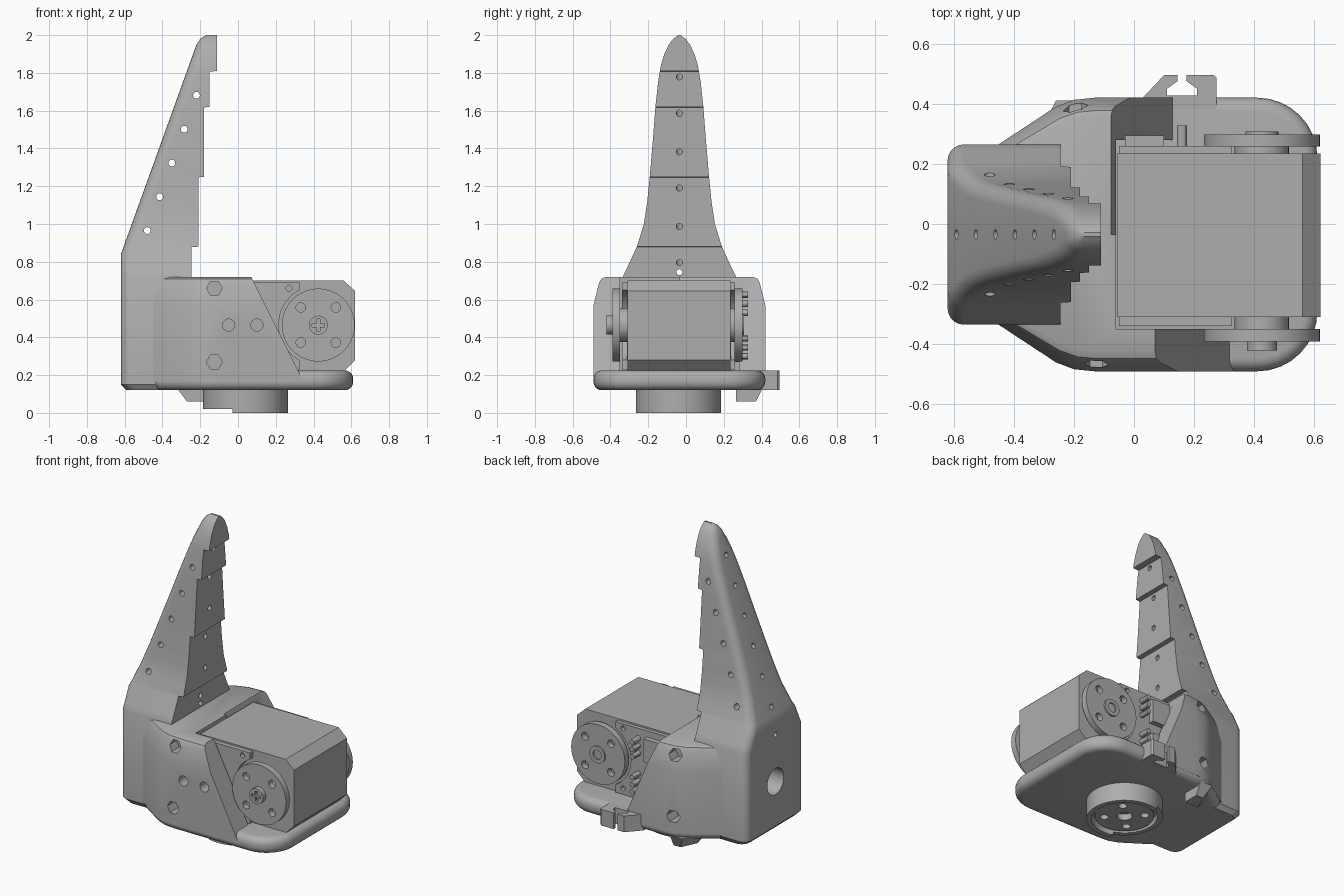
import bpy, bmesh, math
from mathutils import Vector

if "Cube" in bpy.data.objects:
    bpy.data.objects.remove(bpy.data.objects["Cube"], do_unlink=True)

YC = -0.035            # symmetry plane of the body
AX, AZ = 0.425, 0.465  # motor output axis

grey = bpy.data.materials.new("matte grey")
grey.use_nodes = True
grey.diffuse_color = (0.42, 0.42, 0.42, 1)
grey.node_tree.nodes["Principled BSDF"].inputs["Base Color"].default_value = (0.42, 0.42, 0.42, 1)


def loft(name, rings):
    """Skin a closed solid through rings with equal point counts."""
    bm = bmesh.new()
    loops = [[bm.verts.new(p) for p in ring] for ring in rings]
    n = len(loops[0])
    for a, b in zip(loops, loops[1:]):
        for i in range(n):
            j = (i + 1) % n
            bm.faces.new((a[i], a[j], b[j], b[i]))
    bm.faces.new(loops[0][::-1])
    bm.faces.new(loops[-1])
    bmesh.ops.recalc_face_normals(bm, faces=bm.faces)
    mesh = bpy.data.meshes.new(name)
    bm.to_mesh(mesh)
    bm.free()
    mesh.materials.append(grey)
    obj = bpy.data.objects.new(name, mesh)
    bpy.context.collection.objects.link(obj)
    return obj


def prism(name, pts, axis, a, b):
    place = (lambda p, t: (p[0], t, p[1])) if axis == "y" else (lambda p, t: (p[0], p[1], t))
    return loft(name, [[place(p, t) for p in pts] for t in (a, b)])


def box(name, x0, x1, y0, y1, z0, z1):
    return prism(name, [(x0, y0), (x1, y0), (x1, y1), (x0, y1)], "z", z0, z1)


def rod(name, p0, p1, r, n=24):
    p0, p1 = Vector(p0), Vector(p1)
    q = (p1 - p0).to_track_quat("Z", "Y")
    circle = [q @ Vector((r * math.cos(k * math.tau / n), r * math.sin(k * math.tau / n), 0))
              for k in range(n)]
    return loft(name, [[p + c for c in circle] for p in (p0, p1)])


def activate(obj):
    bpy.ops.object.select_all(action="DESELECT")
    obj.select_set(True)
    bpy.context.view_layer.objects.active = obj


def cut(obj, *cutters):
    for c in cutters:
        m = obj.modifiers.new("cut", "BOOLEAN")
        m.operation, m.solver, m.object = "DIFFERENCE", "EXACT", c
        activate(obj)
        bpy.ops.object.modifier_apply(modifier=m.name)
        bpy.data.objects.remove(c, do_unlink=True)


def bevel(obj, width, segments):
    m = obj.modifiers.new("bevel", "BEVEL")
    m.width, m.segments, m.limit_method, m.angle_limit = width, segments, "ANGLE", math.radians(40)
    activate(obj)
    bpy.ops.object.modifier_apply(modifier=m.name)


def mirrored(half):
    """Close a half outline (y > 0) about the body's symmetry plane."""
    return [(x, YC - y) for x, y in half] + [(x, YC + y) for x, y in reversed(half)]


def lerp(table, z):
    for (z0, v0), (z1, v1) in zip(table, table[1:]):
        if z <= z1:
            return v0 + (v1 - v0) * max(0, z - z0) / (z1 - z0)
    return table[-1][1]


# Finger with its block foot, stepped on the inner side
WIDTH = [(0.12, 0.28), (0.15, 0.30), (0.72, 0.30), (0.8, 0.262), (0.88, 0.225), (1.0, 0.188),
         (1.12, 0.17), (1.25, 0.157), (1.45, 0.14), (1.62, 0.127), (1.75, 0.113), (1.84, 0.098),
         (1.9, 0.08), (1.95, 0.056), (1.98, 0.033), (2.0, 0.006)]
BACK = [(0.12, -0.59), (0.15, -0.62), (0.84, -0.62), (1.95, -0.22), (1.98, -0.2), (2.0, -0.17)]
STEPS = [(0.88, -0.21), (1.25, -0.18), (1.62, -0.15), (1.81, -0.11)]


def finger_ring(z):
    h, xb, xf = lerp(WIDTH, z), lerp(BACK, z), -0.245
    for zs, x in STEPS:
        if z >= zs:
            xf = x
    r = min(0.055, h * 0.8, (xf - xb) * 0.6)
    half = [(xf, h)] + [(xb + r - r * math.sin(t), h - r + r * math.cos(t))
                        for t in (k * math.pi / 10 for k in range(6))]
    return [(x, y, z) for x, y in mirrored(half)]


levels = {z for z, _ in WIDTH + BACK + STEPS} | {z - 0.003 for z, _ in STEPS}
levels |= {0.76, 0.94, 1.06, 1.925, 1.992}
finger = loft("finger", [finger_ring(z) for z in sorted(levels)])
for k in range(5):
    x, z = -0.48 + 0.065 * k, 0.965 + 0.179 * k
    cut(finger, rod("side_hole", (x, -1, z), (x, 1, z), 0.018, 16))
for k in range(6):
    x, z = -0.59 + 0.065 * k, 0.92 + 0.18 * k
    cut(finger, rod("spine_hole", (x - 0.094, YC, z + 0.034), (x + 0.564, YC, z - 0.203), 0.016, 16))
cut(finger, rod("cord_hole", (-1, YC, 0.745), (0, YC, 0.745), 0.016, 16),
    rod("cable_hole", (-1, YC, 0.44), (-0.35, YC, 0.44), 0.085, 32))

# Rounded base plate
arc = [(0.41 + 0.2 * math.sin(t), 0.255 + 0.2 * math.cos(t)) for t in (k * math.pi / 16 for k in range(9))]
SHOULDER = [(-0.45, 0.30), (-0.26, 0.425), (-0.2, 0.448), (-0.13, 0.455)]
base = prism("base_plate", mirrored(SHOULDER + arc), "z", 0.12, 0.225)
bevel(base, 0.045, 5)

# Shell around the motor, with two sloping cheeks
outline = mirrored(SHOULDER + [(0.4, 0.455)])
shell = loft("shell", [[(x + inset * 0.3, YC + (y - YC) * (1 - inset / 0.455), z) for x, y in outline]
                       for z, inset in ((0.16, 0), (0.57, 0), (0.69, 0.03), (0.71, 0.042), (0.72, 0.065))])
cut(shell, box("cavity", -0.06, 1, YC - 0.315, YC + 0.315, 0.2, 1))
for top, low, y in ((0.03, 0.38, -1), (-0.11, 0.18, 1)):
    cut(shell, prism("slope", [(top, 0.8), (low, 0.1), (1, 0.1), (1, 0.8)], "y", *sorted((YC, y))))
for side, x in ((-1, -0.125), (1, -0.195)):
    for z in (0.27, 0.66):
        cut(shell, rod("screw_pocket", (x, YC + side * 0.36, z), (x, YC + side * 0.6, z), 0.042, 6))
for x in (-0.05, 0.1):
    cut(shell, rod("cheek_hole", (x, -0.6, AZ), (x, -0.36, AZ), 0.032))

# Motor body and the wider casing at its rear
prism("motor", [(-0.055, 0.22), (0.56, 0.22), (0.62, 0.28), (0.62, 0.645), (0.56, 0.7), (-0.055, 0.7)],
      "y", -0.31, 0.235)
casing = box("motor_casing", -0.05, 0.325, -0.34, 0.26, 0.23, 0.69)
for y0, y1 in ((-0.5, -0.312), (0.237, 0.5)):
    cut(casing, rod("disc_clearance", (AX, y0, AZ), (AX, y1, AZ), 0.21, 48))
    for z in (0.27, 0.66):
        cut(casing, rod("casing_screw_hole", (0.27, y0, z), (0.27, y1, z), 0.016, 16))

# Output discs on both sides of the motor
for name, y0, y1, hub in (("front", -0.35, -0.39, -0.3), ("back", 0.258, 0.298, 0.22)):
    disc = rod(name + "_disc", (AX, y0, AZ), (AX, y1, AZ), 0.193, 64)
    for dx in (-0.093, 0.093):
        for dz in (-0.093, 0.093):
            cut(disc, rod("disc_hole", (AX + dx, -1, AZ + dz), (AX + dx, 1, AZ + dz), 0.025))
    rod(name + "_hub", (AX, hub, AZ), (AX, y0, AZ), 0.09, 32)
screw = rod("front_screw", (AX, -0.38, AZ), (AX, -0.42, AZ), 0.05, 32)
cut(screw, box("slot_a", AX - 0.032, AX + 0.032, -0.5, -0.405, AZ - 0.009, AZ + 0.009),
    box("slot_b", AX - 0.009, AX + 0.009, -0.5, -0.405, AZ - 0.032, AZ + 0.032))
collar = rod("back_collar", (AX, 0.29, AZ), (AX, 0.308, AZ), 0.055, 32)
cut(collar, rod("collar_hole", (AX, 0.27, AZ), (AX, 0.4, AZ), 0.03))

# Connector sockets and pins
for k, z0 in enumerate((0.27, 0.5)):
    box(f"socket_{k}", -0.03, 0.1, 0.25, 0.295, z0, z0 + 0.15)
    for j in range(3):
        z = z0 + 0.03 + 0.048 * j
        rod(f"pin_{k}_{j}", (0.16, 0.22, z), (0.16, 0.328, z), 0.017, 12)

# Cable clips behind and below the base
clip_half = [(0.175, 0.495), (0.175, 0.475), (0.21, 0.45), (0.21, 0.428)]
prism("cable_clip", [(0.02, 0.41), (0.1, 0.495)] + [(0.32 - x, y) for x, y in clip_half]
      + clip_half[::-1] + [(0.265, 0.495), (0.275, 0.485), (0.275, 0.38), (0.02, 0.38)], "z", 0.12, 0.225)
loft("lower_clip", [[(-0.33, 0.265, 0.14), (-0.17, 0.265, 0.14), (-0.17, 0.41, 0.14), (-0.26, 0.41, 0.14)],
                    [(-0.27, 0.265, 0.06), (-0.17, 0.265, 0.06), (-0.17, 0.37, 0.06), (-0.22, 0.37, 0.06)]])

# Round mount under the base
DX, DY = 0.04, -0.04
drum = rod("mount_ring", (DX, DY, 0), (DX, DY, 0.14), 0.225, 64)
cut(drum, rod("recess", (DX, DY, -0.1), (DX, DY, 0.06), 0.195, 48),
    box("notch", -0.5, -0.03, -0.5, 0.5, -0.1, 0.02))
horn = rod("mount_disc", (DX, DY, 0.02), (DX, DY, 0.07), 0.175, 48)
cut(horn, rod("centre_hole", (DX, DY, -0.1), (DX, DY, 0.06), 0.045))
for k in range(4):
    a = math.pi / 4 + k * math.pi / 2
    x, y = DX + 0.12 * math.cos(a), DY + 0.12 * math.sin(a)
    cut(horn, rod("mount_hole", (x, y, -0.1), (x, y, 0.06), 0.025))

# Smooth curved surfaces, keep hard edges
for obj in [o for o in bpy.context.scene.objects if o.type == "MESH"]:
    activate(obj)
    bpy.ops.object.shade_smooth_by_angle(angle=math.radians(30))
